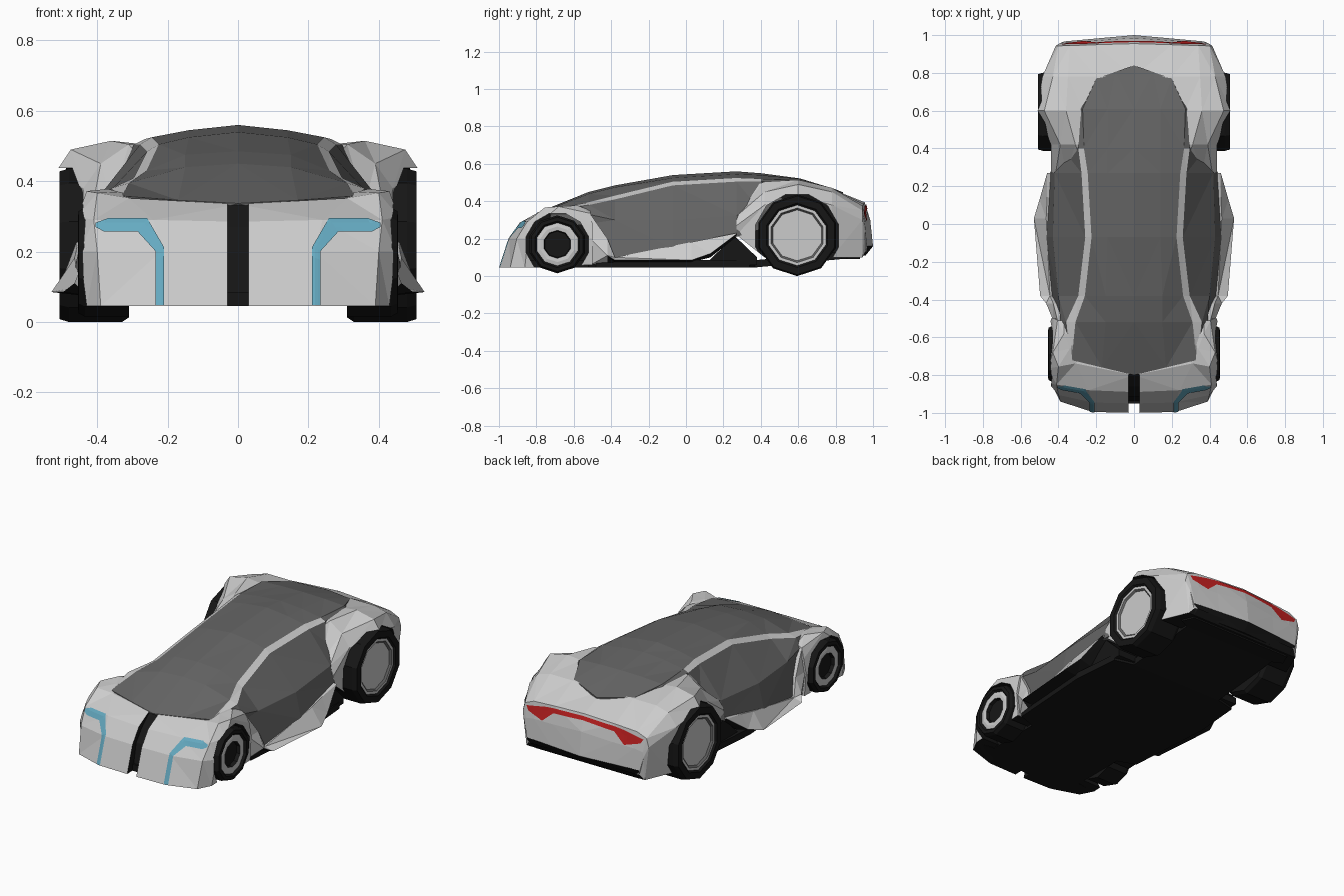
import bpy, bmesh
from math import cos, sin, tau
from mathutils import Vector
from mathutils.bvhtree import BVHTree

if "Cube" in bpy.data.objects:
    bpy.data.objects.remove(bpy.data.objects["Cube"])


def material(name, r, g, b):
    m = bpy.data.materials.new(name)
    m.diffuse_color = (r, g, b, 1)
    m.use_nodes = True
    m.node_tree.nodes["Principled BSDF"].inputs["Base Color"].default_value = m.diffuse_color
    return m


LIGHT = material("light_grey", .58, .58, .58)
DARK = material("dark_grey", .13, .13, .13)
BLACK = material("black", .008, .008, .008)
BLUE = material("blue", .13, .4, .53)
RED = material("red", .55, .015, .015)
PALETTE = [LIGHT, DARK, BLACK, BLUE, RED]


def finish(bm, name):
    me = bpy.data.meshes.new(name)
    bm.to_mesh(me)
    bm.free()
    for m in PALETTE:
        me.materials.append(m)
    ob = bpy.data.objects.new(name, me)
    bpy.context.collection.objects.link(ob)
    return ob


def loft(name, rings, mat=lambda i, j: 0, start_mat=0, end_mat=0):
    """Skin closed rings of equal length, capped at both ends."""
    bm = bmesh.new()
    vs = [[bm.verts.new(p) for p in r] for r in rings]
    n = len(vs[0])
    for i in range(len(vs) - 1):
        for j in range(n):
            k = (j + 1) % n
            f = bm.faces.new((vs[i][j], vs[i][k], vs[i + 1][k], vs[i + 1][j]))
            f.material_index = mat(i, j)
    bm.faces.new(vs[0]).material_index = start_mat
    bm.faces.new(vs[-1]).material_index = end_mat
    bmesh.ops.recalc_face_normals(bm, faces=bm.faces)
    bmesh.ops.triangulate(bm, faces=bm.faces)
    return finish(bm, name)


def both(half):
    return half + [(-x, y, z) for x, y, z in reversed(half) if x > 0]


def section(y, skew, centre_z, *pts):
    return both([(x, y + skew * x, z) for x, z in [(0, centre_z), *pts]])


def prism(name, yz, x0, x1, m):
    return loft(name, [[(x, y, z) for y, z in yz] for x in (x0, x1)], lambda i, j: m, m, m)


def circle(y, z, r, n):
    return [(y + r * cos(tau * (k + .5) / n), z + r * sin(tau * (k + .5) / n)) for k in range(n)]


def cut(body, *cutters):
    for c in cutters:
        c.hide_render = True
        mod = body.modifiers.new("cut", 'BOOLEAN')
        mod.operation, mod.solver, mod.object = 'DIFFERENCE', 'EXACT', c
        bpy.context.view_layer.objects.active = body
        bpy.ops.object.modifier_apply(modifier=mod.name)
        bpy.data.objects.remove(c)


def decal(name, tree, pairs, side, m, steps=6):
    """Lay a coloured strip on a body, projected along y and mirrored in x."""
    for s in (1, -1):
        bm = bmesh.new()
        rows = []
        for (a, b), (c, d) in zip(pairs, pairs[1:]):
            for t in range(steps + 1):
                p, q = Vector(a).lerp(c, t / steps), Vector(b).lerp(d, t / steps)
                row = []
                for u in range(4):
                    x, z = p.lerp(q, u / 3)
                    hit = tree.ray_cast(Vector((x, 2 * side, z)), Vector((0, -side, 0)))[0]
                    y = hit.y if hit else .9 * side
                    row.append(bm.verts.new((s * x, y + .004 * side, z + .002)))
                rows.append(row)
        for r0, r1 in zip(rows, rows[1:]):
            for u in range(3):
                f = bm.faces.new((r0[u], r0[u + 1], r1[u + 1], r1[u]))
                f.material_index = m
                f.normal_update()
                if f.normal.y * side < 0:
                    f.normal_flip()
        finish(bm, name)


def surface(ob):
    return BVHTree.FromPolygons([v.co for v in ob.data.vertices], [p.vertices for p in ob.data.polygons])


# Nose with front fenders: plan outlines stacked upwards
nose = loft("nose", [both(h) for h in (
    [(0, -1, .045), (.22, -.995, .045), (.39, -.94, .045), (.43, -.862, .045), (.43, -.5, .06)],
    [(0, -.95, .2), (.22, -.945, .2), (.40, -.905, .2), (.45, -.845, .2), (.44, -.5, .2)],
    [(0, -.89, .285), (.24, -.88, .29), (.41, -.85, .29), (.456, -.765, .3), (.425, -.5, .28)],
    [(0, -.8, .335), (.31, -.738, .352), (.40, -.755, .367), (.43, -.68, .372), (.405, -.51, .335)],
    [(0, -.6, .33), (.2, -.6, .34), (.34, -.66, .37), (.37, -.58, .378), (.37, -.51, .35)])], start_mat=2)
nose_tree = surface(nose)

# Tail with rear fenders: sections from front to back
tail = loft("tail", [
    section(.27, 0, .44, (.26, .44), (.36, .335), (.415, .32), (.44, .27), (.43, .22)),
    section(.42, 0, .48, (.26, .505), (.31, .505), (.39, .45), (.44, .38), (.43, .1)),
    section(.60, 0, .50, (.27, .505), (.36, .515), (.475, .49), (.515, .43), (.50, .1)),
    section(.78, 0, .465, (.2, .472), (.35, .472), (.43, .45), (.485, .38), (.46, .1)),
    section(.955, -.03, .395, (.2, .385), (.34, .375), (.40, .35), (.415, .3), (.39, .1)),
    section(.985, -.07, .30, (.2, .285), (.33, .28), (.385, .27), (.392, .24), (.365, .13)),
    section(1.0, -.09, .16, (.2, .16), (.33, .16), (.365, .16), (.37, .15), (.345, .135)),
    section(.96, -.05, .11, (.2, .11), (.33, .11), (.36, .11), (.365, .11), (.35, .1))],
    lambda i, j: 2 if i == 6 or j == 5 else 0, end_mat=2)
tail_tree = surface(tail)

# Wheel wells and the slot in the nose
for s in (1, -1):
    cut(nose, prism("front_well", circle(-.688, .168, .172, 12), s * .3, s * .6, 2))
    cut(tail, prism("rear_well", circle(.594, .215, .23, 12), s * .29, s * .6, 2))
cut(nose, prism("slot", [(-1.1, 0), (-.955, 0), (-.915, .2), (-.86, .27), (-.79, .335), (-.79, .5), (-1.1, .5)],
                -.03, .03, 2))

# Canopy: dark roof and side glass with a light strip along each roof edge
loft("canopy", [
    section(-.80, .24, .337, (.17, .346), (.33, .358), (.34, .352), (.32, .33), (.3, .25)),
    section(-.52, 0, .45, (.15, .44), (.31, .395), (.36, .38), (.39, .33), (.385, .28)),
    section(-.38, 0, .485, (.15, .475), (.26, .43), (.295, .41), (.40, .3), (.435, .09)),
    section(-.07, 0, .54, (.14, .525), (.225, .505), (.258, .485), (.43, .3), (.465, .15)),
    section(.27, 0, .56, (.14, .545), (.245, .525), (.278, .505), (.42, .325), (.445, .21)),
    section(.40, 0, .55, (.14, .54), (.265, .52), (.295, .505), (.38, .35), (.38, .25)),
    section(.61, 0, .522, (.14, .52), (.272, .512), (.28, .505), (.28, .35), (.28, .2)),
    section(.84, -.35, .448, (.1, .462), (.2, .474), (.205, .45), (.2, .35), (.2, .2))],
    lambda i, j: 0 if j in (2, 8) and i < 5 else 1, 1, 1)

# Side sills, flaring outwards, black underneath
for s in (1, -1):
    loft("side_sill", [[(s * x, y, z) for x, z in (a, b, c, (.36, c[1]), (.36, a[1]))] for y, a, b, c in (
        (-.51, (.405, .33), (.428, .2), (.41, .06)),
        (-.42, (.428, .2), (.465, .11), (.42, .07)),
        (-.38, (.445, .1), (.497, .085), (.43, .075)),
        (.03, (.465, .182), (.53, .085), (.44, .075)),
        (.13, (.46, .202), (.50, .12), (.43, .1)),
        (.27, (.452, .23), (.46, .225), (.42, .21)))],
        lambda i, j: 2 if i > 0 and j in (1, 2) else 0)

# Black floor and the filler in front of the rear wheels
plan = both([(x, y, 0) for x, y in (
    (0, -.95), (.2, -.95), (.37, -.89), (.4, -.865), (.31, -.85), (.31, -.52), (.42, -.48), (.455, .05),
    (.43, .34), (.31, .37), (.31, .83), (.37, .86), (.34, .93))])
loft("floor", [[(x, y, z + (.045 if y > .8 else 0)) for x, y, _ in plan] for z in (.046, .085)],
     lambda i, j: 2, 2, 2)
prism("rear_filler", [(.1, .06), (.26, .215), (.38, .1), (.38, .06)], -.428, .428, 2)

# Front lamps and tail lamps
decal("front_lamp", nose_tree, [((.21, .047), (.235, .047)), ((.21, .21), (.235, .2)), ((.258, .293), (.285, .255)),
                                ((.37, .293), (.38, .255)), ((.405, .28), (.405, .268))], -1, 3)
decal("tail_lamp", tail_tree, [((0, .382), (0, .36)), ((.2, .372), (.2, .345)), ((.26, .365), (.27, .285)),
                               ((.385, .34), (.37, .315))], 1, 4)


# Wheels: turned profile of (radius, x, colour of the next band)
def wheel(name, y, z, profile, n=10):
    for s in (1, -1):
        rings = [[(s * x, a, b) for a, b in circle(y, z, r, n)] for r, x, _ in profile]
        loft(name, rings, lambda i, j: profile[i][2], profile[0][2] if profile[0][0] < .1 else 0, 2)


wheel("front_wheel", -.688, .17, [(.07, .425, 2), (.075, .445, 0), (.095, .447, 0), (.115, .443, 2), (.125, .455, 2),
                                  (.145, .453, 2), (.155, .435, 2), (.155, .31, 2)])
wheel("rear_wheel", .594, .218, [(.133, .487, 0), (.136, .487, 1), (.146, .497, 0), (.162, .497, 2), (.172, .507, 2),
                                 (.21, .507, 2), (.218, .48, 2), (.218, .33, 2), (.205, .31, 2)])
